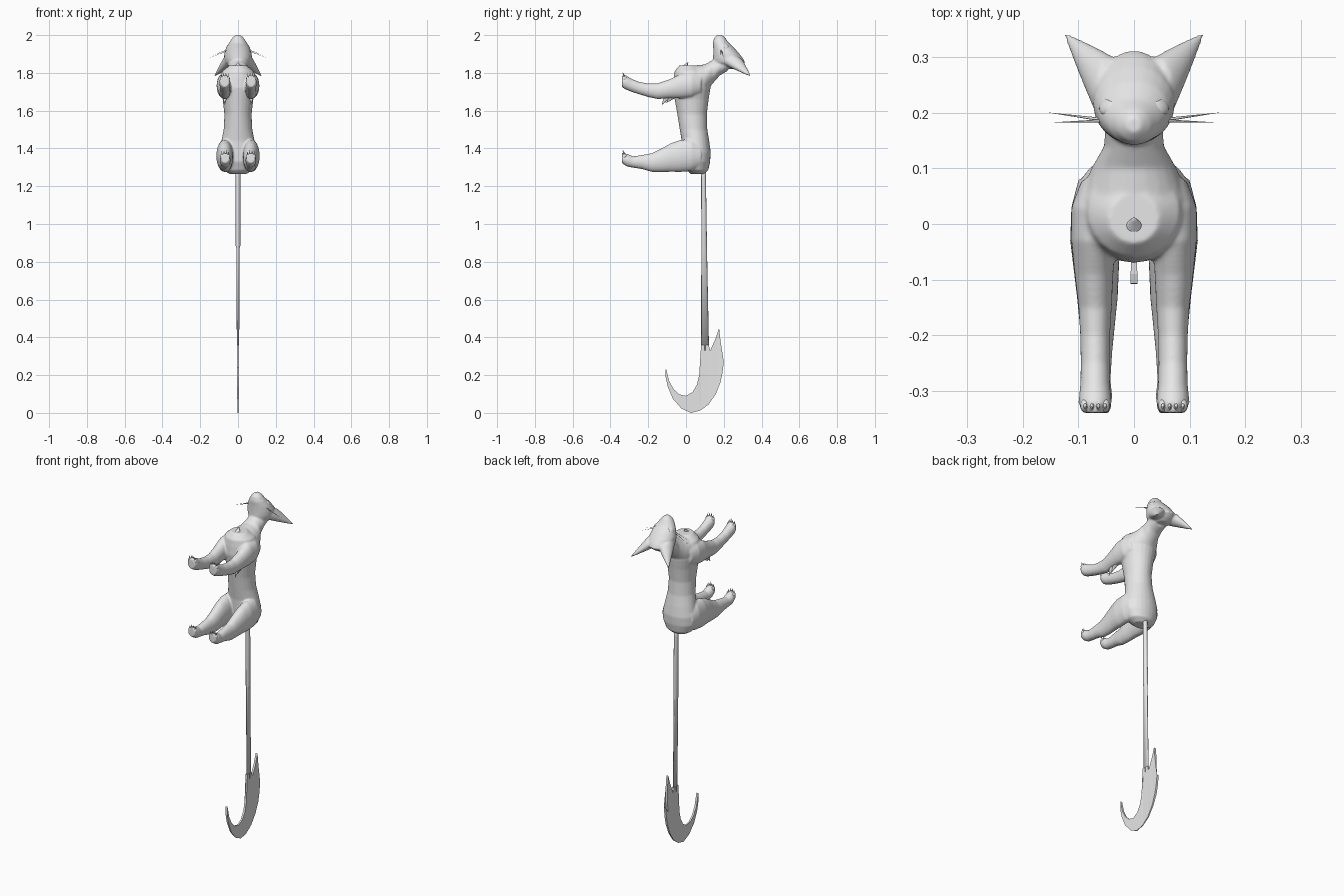
import bpy, bmesh, math
from mathutils import Vector, Matrix

grey = bpy.data.materials.new("soft_grey")
grey.diffuse_color = (0.8, 0.8, 0.8, 1)


def finish(name, bm, smooth=True):
    bmesh.ops.recalc_face_normals(bm, faces=bm.faces)
    me = bpy.data.meshes.new(name)
    bm.to_mesh(me)
    bm.free()
    ob = bpy.data.objects.new(name, me)
    bpy.context.collection.objects.link(ob)
    me.materials.append(grey)
    for p in me.polygons:
        p.use_smooth = smooth
    return ob


def skin(bm, rings):
    """Closed tube through rings of points."""
    vs = [[bm.verts.new(p) for p in r] for r in rings]
    n = len(vs[0])
    for a, b in zip(vs, vs[1:]):
        for i in range(n):
            j = (i + 1) % n
            bm.faces.new((a[i], a[j], b[j], b[i]))
    bm.faces.new(vs[0][::-1])
    bm.faces.new(vs[-1])


def oval(c, u, v, n=24):
    c, u, v = Vector(c), Vector(u), Vector(v)
    return [c + u * math.cos(2 * math.pi * i / n) + v * math.sin(2 * math.pi * i / n) for i in range(n)]


def loft_z(bm, rows, n=24):
    """rows: z, centre y, half width x, half depth y"""
    skin(bm, [oval((0, cy, z), (rx, 0, 0), (0, ry, 0), n) for z, cy, rx, ry in rows])


def loft_y(bm, rows, s=1):
    """rows: y, centre x, centre z, half width x, half height z"""
    skin(bm, [oval((s * cx, y, cz), (rx, 0, 0), (0, 0, rz)) for y, cx, cz, rx, rz in rows])


def spike(bm, base, tip, u, thick, n=20, steps=8, bulge=1.0):
    """Oval cone: u is one half axis of the base, thick the other half size"""
    base, tip, u = Vector(base), Vector(tip), Vector(u)
    w = (tip - base).cross(u).normalized() * thick
    rings = []
    for k in range(steps + 1):
        t = k / steps
        f = max(1 - t ** bulge, 0.02)
        rings.append(oval(base.lerp(tip, t), u * f, w * f, n))
    skin(bm, rings)


def ball(bm, c, size, rot=None):
    m = Matrix.Translation(c) @ (rot or Matrix()) @ Matrix.Diagonal((*size, 1))
    return bmesh.ops.create_uvsphere(bm, u_segments=20, v_segments=12, radius=1, matrix=m)["verts"]


# Body: torso, neck, head, ears and legs fused into one smooth skin
bm = bmesh.new()
loft_z(bm, [(1.265, .06, .045, .035), (1.285, .06, .078, .058), (1.33, .055, .1, .073),
            (1.38, .055, .1, .076), (1.44, .05, .088, .073), (1.5, .04, .076, .073),
            (1.58, .032, .072, .078), (1.66, .03, .081, .09), (1.72, .03, .095, .1),
            (1.77, .03, .1, .096), (1.81, .02, .082, .08), (1.84, .01, .045, .045)])
loft_y(bm, [(0, 0, 1.74, .1, .09), (.05, 0, 1.75, .096, .09), (.1, 0, 1.765, .077, .08),
            (.14, 0, 1.805, .054, .063), (.18, 0, 1.835, .052, .048), (.22, 0, 1.845, .05, .035)])
loft_z(bm, [(1.82, .235, .03, .03), (1.835, .235, .055, .055), (1.855, .229, .07, .084),
            (1.875, .223, .074, .08), (1.9, .214, .073, .07), (1.93, .201, .064, .057),
            (1.96, .184, .047, .042), (1.985, .178, .03, .03), (2.0, .178, .014, .014)])
FRONT = [(.08, .062, 1.74, .032, .05), (.03, .074, 1.735, .039, .065), (-.03, .074, 1.73, .039, .065),
         (-.09, .072, 1.715, .035, .05), (-.15, .07, 1.703, .03, .042), (-.2, .07, 1.708, .027, .036),
         (-.25, .07, 1.72, .026, .033), (-.29, .07, 1.735, .027, .035), (-.32, .07, 1.75, .03, .038),
         (-.34, .07, 1.755, .024, .03)]
HIND = [(.08, .06, 1.36, .04, .06), (.03, .068, 1.365, .045, .085), (-.03, .07, 1.36, .045, .085),
        (-.08, .068, 1.352, .041, .076), (-.13, .066, 1.337, .037, .063), (-.18, .066, 1.325, .032, .05),
        (-.23, .067, 1.328, .028, .038), (-.28, .068, 1.328, .026, .03), (-.31, .068, 1.337, .029, .034),
        (-.34, .068, 1.35, .024, .028)]
for s in (-1, 1):
    loft_y(bm, FRONT, s)
    loft_y(bm, HIND, s)
    spike(bm, (s * .048, .245, 1.862), (s * .129, .347, 1.778), (s * -.012, .054, 0), .034, bulge=1.1)
    ball(bm, (s * .014, .17, 1.972), (.02, .016, .02))
body = finish("body", bm)
rm = body.modifiers.new("fuse", "REMESH")
rm.mode = "VOXEL"
rm.voxel_size = .005
rm.use_smooth_shade = True
sm = body.modifiers.new("soften", "SMOOTH")
sm.factor = .5
sm.iterations = 6

# Nose
bm = bmesh.new()
ball(bm, (0, .187, 1.993), (.01, .007, .007))
finish("nose", bm)

# Slanted eyes, cut straight along the brow
for s, side in ((-1, "left"), (1, "right")):
    bm = bmesh.new()
    rot = Matrix.Rotation(s * .75, 4, "Y") @ Matrix.Rotation(-.5, 4, "X")
    ball(bm, (s * .045, .212, 1.938), (.021, .019, .011), rot)
    cut = bmesh.ops.bisect_plane(bm, geom=bm.verts[:] + bm.edges[:] + bm.faces[:],
                                 plane_co=(s * .042, .221, 1.94), plane_no=(-s * .45, .9, 0), clear_outer=True)
    rim = [e for e in cut["geom_cut"] if isinstance(e, bmesh.types.BMEdge)]
    bmesh.ops.holes_fill(bm, edges=rim)
    finish(side + "_eye", bm)

# Whiskers
bm = bmesh.new()
for s in (-1, 1):
    spike(bm, (s * .05, .187, 1.92), (s * .157, .201, 1.876), (0, .0035, 0), .002, n=6)
    spike(bm, (s * .05, .186, 1.925), (s * .145, .183, 1.888), (0, .003, 0), .002, n=6)
finish("whiskers", bm)

# Toes and claws
bm = bmesh.new()
for s in (-1, 1):
    for cx, cz in ((.07, 1.778), (.068, 1.366)):
        for k in range(4):
            x = s * cx + (k - 1.5) * .012
            z = cz - .005 * abs(k - 1.5)
            ball(bm, (x, -.327, z), (.0085, .012, .012))
            spike(bm, (x, -.326, z + .006), (x, -.335, z + .028), (.004, 0, 0), .006, n=8, steps=3)
finish("toes_and_claws", bm)

# Fur tufts on the chest and elbows
bm = bmesh.new()
spike(bm, (0, -.03, 1.795), (0, .012, 1.857), (.038, 0, 0), .026, bulge=1.3)
for s in (-1, 1):
    spike(bm, (s * .07, -.09, 1.69), (s * .07, -.128, 1.63), (.018, 0, 0), .025)
    spike(bm, (s * .07, -.06, 1.69), (s * .07, -.105, 1.64), (.018, 0, 0), .022)
finish("fur_tufts", bm)

# Long straight tail
bm = bmesh.new()
loft_z(bm, [(1.31, .093, .013, .014), (1.25, .093, .012, .0125), (.885, .096, .013, .015),
            (.875, .096, .009, .015), (.33, .101, .006, .021)], 12)
finish("tail", bm)

# Hooked blade at the tail end, thinning toward the lower edge
OUTLINE = [(.08, .36), (.08, .28), (.07, .2), (.058, .15), (.035, .11), (0, .09), (-.035, .098), (-.065, .125),
           (-.09, .17), (-.107, .24), (-.108, .19), (-.097, .14), (-.07, .075), (-.025, .024), (.025, 0),
           (.075, .012), (.12, .045), (.158, .1), (.182, .16), (.193, .21), (.2, .27), (.176, .235),
           (.184, .3), (.183, .38), (.175, .45), (.155, .39), (.128, .33), (.12, .36)]
bm = bmesh.new()
sides = []
for s in (-1, 1):
    sides.append([bm.verts.new((s * (.002 + .004 * min(1, z / .15)), y, z)) for y, z in OUTLINE])
    bm.faces.new(sides[-1])
for i in range(len(OUTLINE)):
    j = (i + 1) % len(OUTLINE)
    bm.faces.new((sides[0][i], sides[0][j], sides[1][j], sides[1][i]))
bmesh.ops.triangulate(bm, faces=[f for f in bm.faces if len(f.verts) > 4])
finish("tail_blade", bm, False)
